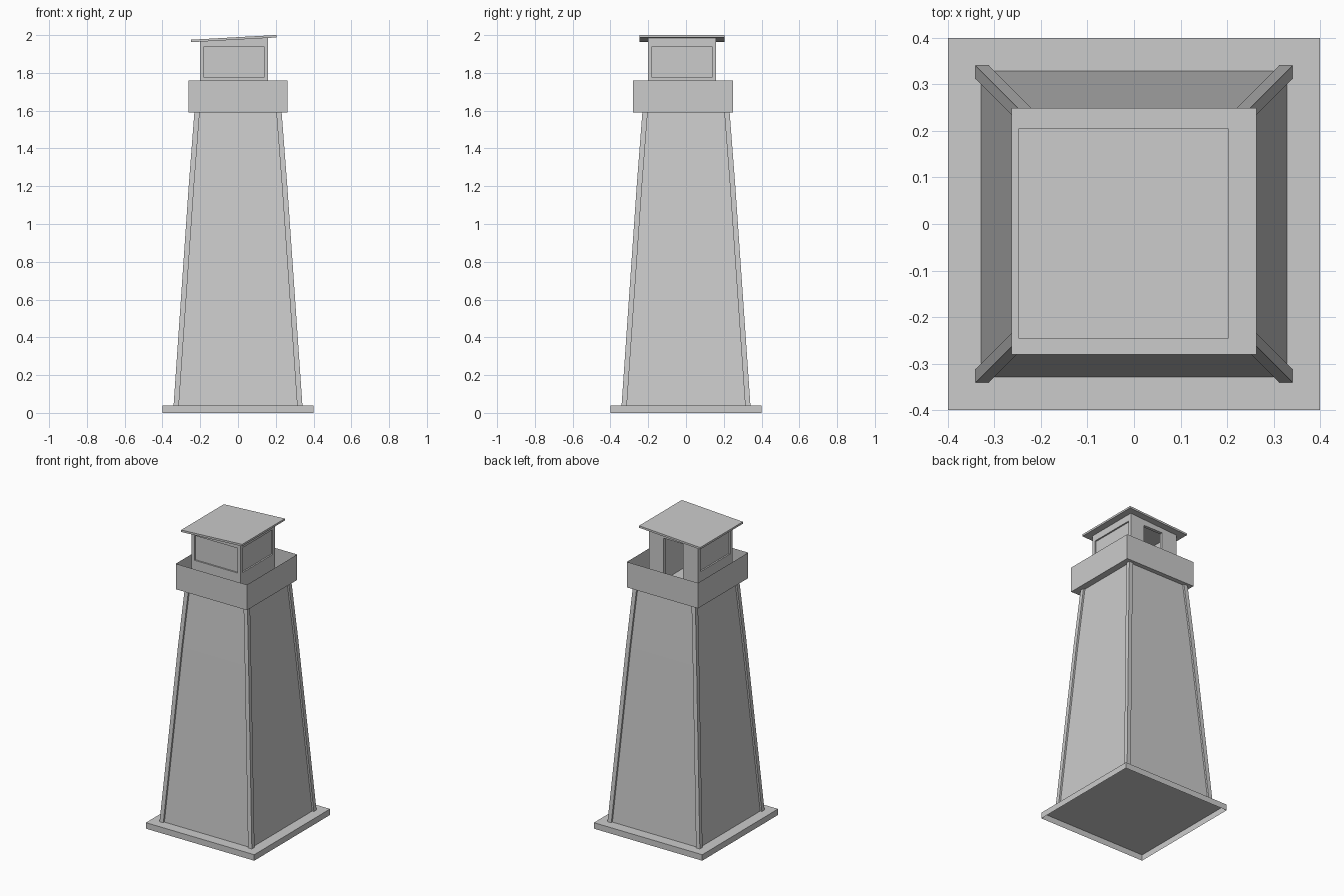
import bpy, bmesh

if "Cube" in bpy.data.objects:
    bpy.data.objects.remove(bpy.data.objects["Cube"], do_unlink=True)

grey = bpy.data.materials.new("plain_grey")
grey.use_nodes = True
GREY = (0.6, 0.6, 0.6, 1)
grey.diffuse_color = GREY
grey.node_tree.nodes["Principled BSDF"].inputs["Base Color"].default_value = GREY


def loft(name, rings, bottom=True, top=True, tilt=0.0):
    """Stack of rectangles (centre x, centre y, half x, half y, z), with a slope along x."""
    bm = bmesh.new()
    loops = []
    for cx, cy, hx, hy, z in rings:
        loops.append([bm.verts.new((cx + sx * hx, cy + sy * hy, z + tilt * sx * hx))
                      for sx, sy in ((-1, -1), (1, -1), (1, 1), (-1, 1))])
    for a, b in zip(loops, loops[1:]):
        for i in range(4):
            j = (i + 1) % 4
            bm.faces.new((a[i], a[j], b[j], b[i]))
    if bottom:
        bm.faces.new(loops[0][::-1])
    if top:
        bm.faces.new(loops[-1])
    mesh = bpy.data.meshes.new(name)
    bm.to_mesh(mesh)
    bm.free()
    mesh.materials.append(grey)
    obj = bpy.data.objects.new(name, mesh)
    bpy.context.collection.objects.link(obj)
    return obj


def box(name, x0, x1, y0, y1, z0, z1, **options):
    rect = ((x0 + x1) / 2, (y0 + y1) / 2, (x1 - x0) / 2, (y1 - y0) / 2)
    return loft(name, [(*rect, z0), (*rect, z1)], **options)


def cut(obj, cutters):
    """Subtract each cutter, then discard it."""
    for cutter in cutters:
        cutter.hide_render = True
        mod = obj.modifiers.new("cut", "BOOLEAN")
        mod.operation = "DIFFERENCE"
        mod.solver = "EXACT"
        mod.object = cutter
    graph = bpy.context.evaluated_depsgraph_get()
    mesh = bpy.data.meshes.new_from_object(obj.evaluated_get(graph))
    obj.modifiers.clear()
    obj.data = mesh
    for cutter in cutters:
        bpy.data.objects.remove(cutter, do_unlink=True)


# Base slab, hollow underneath
box("base_slab", -0.4, 0.4, -0.4, 0.4, 0, 0.04, bottom=False)

# Tapering tower walls with a slight bend, and a proud post at each corner
FLOOR = 1.59
taper = ((0.341, 0.04), (0.261, 1.2), (0.231, FLOOR))
loft("tower_walls", [(0, 0, h - 0.012, h - 0.012, z) for h, z in taper],
     bottom=False, top=False)
POST = 0.014
for sx, side in ((-1, "right"), (1, "left")):
    for sy, end in ((-1, "front"), (1, "back")):
        loft(f"corner_post_{end}_{side}",
             [(sx * (h - POST), sy * (h - POST), POST, POST, z) for h, z in taper])

# Balcony: floor and thin parapet
box("balcony_parapet", -0.263, 0.263, -0.281, 0.249, FLOOR, 1.76, top=False)

# Cabin: hollow room, recessed panels on three sides, doorway at the back
LOW, HIGH = -0.202, 0.16
WALL, DEPTH, FRAME = 0.02, 0.01, 0.023
p0, p1, pz0, pz1 = LOW + FRAME, HIGH - FRAME, 1.775, 1.94
cabin = box("cabin", LOW, HIGH, LOW, HIGH, FLOOR, 1.976, tilt=0)
for v in cabin.data.vertices:
    if v.co.z > 1.9:
        v.co.z += 0.055 * (v.co.x + 0.02)
cut(cabin, [
    box("room_cutter", LOW + WALL, HIGH - WALL, LOW + WALL, HIGH - WALL, 1.5, 2.1),
    box("front_cutter", p0, p1, LOW - 0.1, LOW + DEPTH, pz0, pz1),
    box("right_cutter", LOW - 0.1, LOW + DEPTH, p0, p1, pz0, pz1),
    box("left_cutter", HIGH - DEPTH, HIGH + 0.1, p0, p1, pz0, pz1),
    box("door_cutter", -0.09, 0.055, HIGH - WALL - 0.05, HIGH + 0.1, 1.5, pz1),
])

# Sloping roof sheet
box("roof", -0.248, 0.203, -0.246, 0.205, 1.975, 1.988, tilt=0.055)
